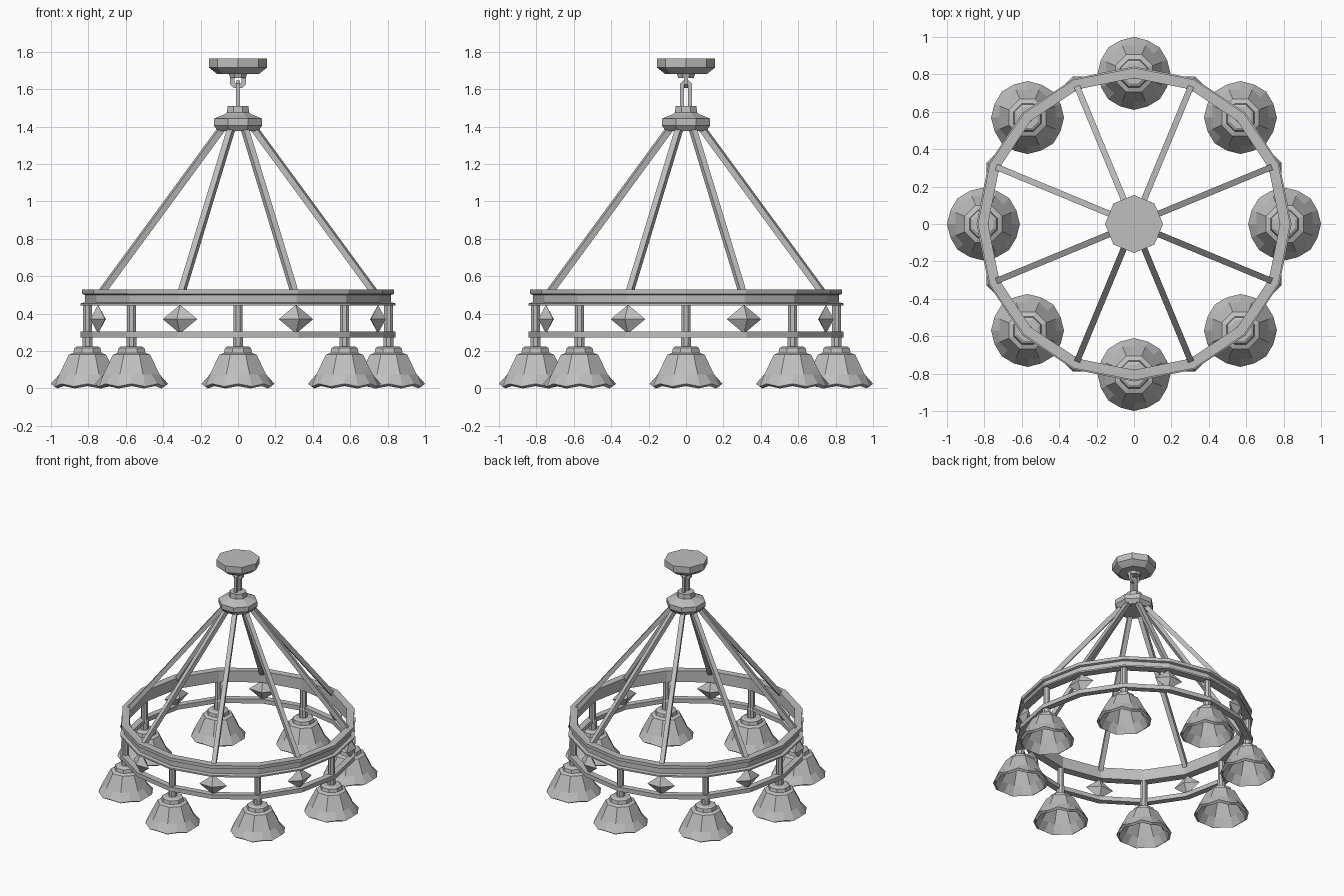
import bpy
import bmesh
from math import cos, sin, pi, tau
from mathutils import Vector

if "Cube" in bpy.data.objects:
    bpy.data.objects.remove(bpy.data.objects["Cube"])

metal = bpy.data.materials.new("grey metal")
metal.use_nodes = True
grey = (0.52, 0.52, 0.52, 1)
metal.diffuse_color = grey
metal.node_tree.nodes["Principled BSDF"].inputs["Base Color"].default_value = grey


def finish(name, bm, location=(0, 0, 0), angle=0):
    bmesh.ops.recalc_face_normals(bm, faces=bm.faces)
    mesh = bpy.data.meshes.new(name)
    bm.to_mesh(mesh)
    bm.free()
    mesh.materials.append(metal)
    obj = bpy.data.objects.new(name, mesh)
    obj.location = location
    obj.rotation_euler.z = angle
    bpy.context.collection.objects.link(obj)
    return obj


def bridge(bm, loops):
    for a, b in zip(loops, loops[1:]):
        n = len(a)
        for i in range(n):
            j = (i + 1) % n
            bm.faces.new((a[i], a[j], b[j], b[i]))


def lathe(name, profile, sides, turn=0, closed=False, location=(0, 0, 0)):
    """Spin (radius, z) points; a closed profile makes a ring, an open one is capped."""
    bm = bmesh.new()
    angles = [turn + tau * i / sides for i in range(sides)]
    loops = [[bm.verts.new((r * cos(a), r * sin(a), z)) for a in angles] for r, z in profile]
    if closed:
        loops.append(loops[0])
    else:
        bm.faces.new(loops[0])
        bm.faces.new(loops[-1])
    bridge(bm, loops)
    return finish(name, bm, location)


def bar(name, start, end, radius, sides=4):
    start, end = Vector(start), Vector(end)
    axis = end - start
    obj = lathe(name, [(radius, 0), (radius, axis.length)], sides, pi / sides)
    obj.location = start
    obj.rotation_euler = axis.to_track_quat("Z", "Y").to_euler()
    return obj


def link(name, half_width, bottom, top, thick, angle):
    """Rectangular chain link with chamfered corners."""
    bm = bmesh.new()
    loops = []
    for depth, inset in ((-1, 0), (1, 0), (1, thick), (-1, thick)):
        w, lo, hi = half_width - inset, bottom + inset, top - inset
        c = w * 0.5
        outline = [(w, lo + c), (w, hi - c), (w - c, hi), (c - w, hi),
                   (-w, hi - c), (-w, lo + c), (c - w, lo), (w - c, lo)]
        loops.append([bm.verts.new((x, depth * thick / 2, z)) for x, z in outline])
    bridge(bm, loops + [loops[0]])
    finish(name, bm, angle=angle)


def shade(name, location):
    """Open eight-sided bell with a scalloped hem and an inner lining."""
    bm = bmesh.new()
    corner = 1 / cos(pi / 8)
    # (radius, height, corner widening, corner drop)
    rows = [(0.055, 0.225, corner, 0), (0.07, 0.215, corner, 0), (0.075, 0.19, corner, 0),
            (0.1, 0.18, corner, 0), (0.15, 0.075, corner, 0), (0.195, 0.025, 0.98, 0.015),
            (0.178, 0.012, 0.98, 0.012), (0.135, 0.07, corner, 0), (0.085, 0.165, corner, 0)]
    loops = []
    for r, z, wide, drop in rows:
        loop = []
        for i in range(16):
            a = tau * i / 16
            k = r * wide if i % 2 else r
            loop.append(bm.verts.new((k * cos(a), k * sin(a), z - drop * (i % 2))))
        loops.append(loop)
    bridge(bm, loops)
    bm.faces.new(loops[0])
    bm.faces.new(loops[-1])
    finish(name, bm, location)


def diamond(name, location, angle):
    bm = bmesh.new()
    points = [(0.045, 0, 0), (-0.045, 0, 0), (0, 0.1, 0), (0, -0.1, 0), (0, 0, 0.077), (0, 0, -0.077)]
    bmesh.ops.convex_hull(bm, input=[bm.verts.new(p) for p in points])
    finish(name, bm, location, angle)


# Ceiling plate, its stem and the chain
lathe("ceiling_plate", [(0.155, 1.765), (0.155, 1.715), (0.11, 1.68)], 8)
lathe("plate_stem", [(0.055, 1.69), (0.045, 1.66)], 8, pi / 8)
link("upper_link", 0.042, 1.605, 1.69, 0.022, 0)
link("lower_link", 0.032, 1.47, 1.645, 0.02, pi / 2)

# Hub that gathers the rods
lathe("hub", [(0.06, 1.51), (0.065, 1.475), (0.08, 1.465), (0.14, 1.442),
              (0.14, 1.405), (0.115, 1.375)], 8, pi / 8)

# Upper channel-shaped ring and plain lower ring
lathe("upper_ring", [(0.78, 0.53), (0.835, 0.53), (0.835, 0.505), (0.818, 0.5),
                     (0.818, 0.46), (0.842, 0.455), (0.842, 0.443), (0.78, 0.443)], 16, closed=True)
lathe("lower_ring", [(0.795, 0.305), (0.842, 0.305), (0.842, 0.272), (0.795, 0.272)], 16, closed=True)

# Eight repeats of lamp, post, rod and diamond
for i in range(8):
    a = tau * i / 8
    x, y = 0.805 * cos(a), 0.805 * sin(a)
    lathe(f"lamp_post_{i}", [(0.025, 0.45), (0.025, 0.3), (0.03, 0.29), (0.03, 0.2)],
          8, pi / 8, location=(x, y, 0))
    shade(f"lamp_shade_{i}", (x, y, 0))
    b = a + pi / 8
    c, s = cos(b), sin(b)
    bar(f"rod_{i}", (0.8 * c, 0.8 * s, 0.5), (0.085 * c, 0.085 * s, 1.4), 0.023)
    diamond(f"diamond_{i}", (0.81 * c, 0.81 * s, 0.37), b)
